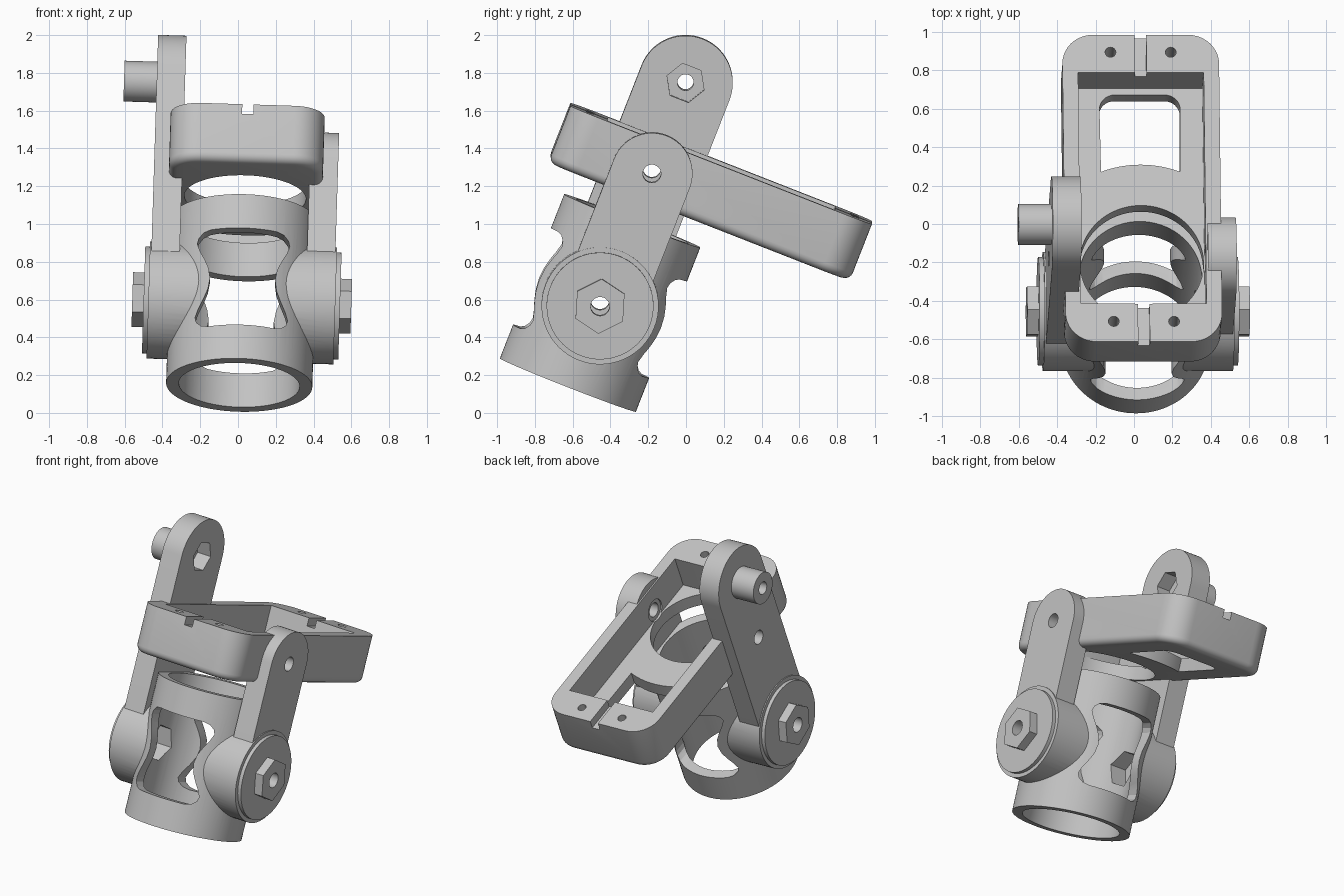
import bpy, bmesh, math
from mathutils import Matrix, Vector

if "Cube" in bpy.data.objects:
    bpy.data.objects.remove(bpy.data.objects["Cube"], do_unlink=True)

grey = bpy.data.materials.new("plain grey")
grey.use_nodes = True
grey.diffuse_color = (0.55, 0.55, 0.55, 1)
grey.node_tree.nodes["Principled BSDF"].inputs["Base Color"].default_value = grey.diffuse_color

# Whole assembly leans back and rolls slightly about the hub centre
POSE = (Matrix.Translation((0.02, -0.455, 0.582))
        @ Matrix.Rotation(math.radians(1.8), 4, 'Y')
        @ Matrix.Rotation(math.radians(-21.4), 4, 'X'))


def arc(cx, cy, r, start, end, n):
    """Points on an arc, angles in degrees, both ends included."""
    angles = [math.radians(start + (end - start) * i / n) for i in range(n + 1)]
    return [(cx + r * math.cos(a), cy + r * math.sin(a)) for a in angles]


def circle(cx, cy, r, n=64, turn=0):
    return arc(cx, cy, r, turn, turn + 360, n)[:-1]


def rounded(x, y0, y1, r):
    """Rectangle from -x to x and y0 to y1 with round corners."""
    pts = []
    for i, (cx, cy) in enumerate([(x - r, y1 - r), (r - x, y1 - r), (r - x, y0 + r), (x - r, y0 + r)]):
        pts += arc(cx, cy, r, 90 * i, 90 * i + 90, 10)
    return pts


def prism(name, pts, axis, lo, hi):
    """Extrude a flat profile along an axis."""
    place = {'x': lambda p, t: (t, p[0], p[1]),
             'y': lambda p, t: (p[0], t, p[1]),
             'z': lambda p, t: (p[0], p[1], t)}[axis]
    bm = bmesh.new()
    ends = [[bm.verts.new(place(p, t)) for p in pts] for t in (lo, hi)]
    for ring in ends:
        bm.faces.new(ring)
    for i in range(len(pts)):
        j = (i + 1) % len(pts)
        bm.faces.new((ends[0][i], ends[0][j], ends[1][j], ends[1][i]))
    bmesh.ops.recalc_face_normals(bm, faces=bm.faces)
    mesh = bpy.data.meshes.new(name)
    bm.to_mesh(mesh)
    bm.free()
    obj = bpy.data.objects.new(name, mesh)
    bpy.context.collection.objects.link(obj)
    mesh.materials.append(grey)
    return obj


def select(obj):
    bpy.ops.object.select_all(action='DESELECT')
    obj.select_set(True)
    bpy.context.view_layer.objects.active = obj


def combine(obj, others, operation):
    """Apply one boolean for each helper, then remove the helpers."""
    for other in others:
        select(obj)
        mod = obj.modifiers.new("boolean", 'BOOLEAN')
        mod.operation, mod.solver, mod.object = operation, 'EXACT', other
        bpy.ops.object.modifier_apply(modifier=mod.name)
        bpy.data.objects.remove(other, do_unlink=True)


def span(side, a, b):
    return min(side * a, side * b), max(side * a, side * b)


def finish(obj):
    obj.data.transform(POSE)
    select(obj)
    bpy.ops.object.shade_smooth_by_angle(angle=math.radians(30))


# Tube with a hub, a cap and a hex nut on both sides
body = prism("tube_body", circle(0, 0, 0.387, 96), 'z', -0.467, 0.467)
combine(body, [prism("hub", circle(0, 0, 0.31), 'x', *span(s, 0.15, 0.495)) for s in (-1, 1)], 'UNION')
combine(body, [prism("cap", circle(0, 0, 0.283), 'x', *span(s, 0.45, 0.52)) for s in (-1, 1)], 'UNION')
combine(body, [prism("nut", circle(0, 0, 0.145, 6, 48), 'x', *span(s, 0.45, 0.58)) for s in (-1, 1)], 'UNION')

# Bore, waisted window, bolt hole and inner hex pockets
quarter = [(0.175, -0.275), (0.212, -0.265), (0.237, -0.24), (0.245, -0.21), (0.23, -0.165),
           (0.205, -0.115), (0.182, -0.06), (0.172, 0)]
half = quarter + [(x, -z) for x, z in reversed(quarter[:-1])]
window = half + [(-x, z) for x, z in reversed(half)]
combine(body, [prism("bore", circle(0, 0, 0.32, 96), 'z', -1, 1),
               prism("window", window, 'y', -1, 1),
               prism("bolt_hole", circle(0, 0, 0.05, 32), 'x', -1, 1)]
        + [prism("pocket", circle(0, 0, 0.125, 6, 48), 'x', *span(s, 0.2, 0.42)) for s in (-1, 1)],
        'DIFFERENCE')
finish(body)

# Side arms: round-topped plates rising from the hubs
PIVOT = 0.752


def arm(name, side, width, top):
    outline = arc(0, top, width, 0, 180, 40) + [(-width, 0.17), (width, 0.17)]
    obj = prism(name, outline, 'x', *span(side, 0.337, 0.487))
    combine(obj, [prism("pivot_hole", circle(0, PIVOT, 0.048, 32), 'x', -1, 1)], 'DIFFERENCE')
    return obj


TOP = 1.24
finish(arm("left_short_arm", 1, 0.215, PIVOT))
tall = arm("right_tall_arm", -1, 0.25, TOP)
combine(tall, [prism("boss", circle(0, TOP, 0.108, 48), 'x', -0.66, -0.45)], 'UNION')
combine(tall, [prism("boss_hole", circle(0, TOP, 0.043, 32), 'x', -1, 0),
               prism("hex_pocket", circle(0, TOP, 0.105, 6), 'x', -0.44, -0.2)], 'DIFFERENCE')
finish(tall)

# Tray-like frame between the arms, rounded along its lower outer edge
LOW, HIGH, FLOOR = 0.6, 0.922, 0.69
frame = prism("frame", rounded(0.408, -0.53, 1.185, 0.16), 'z', LOW, HIGH)
bm = bmesh.new()
bm.from_mesh(frame.data)
rim = [e for e in bm.edges if all(v.co.z < LOW + 0.001 for v in e.verts)]
bmesh.ops.bevel(bm, geom=rim, offset=0.045, segments=5, profile=0.5, affect='EDGES')
bm.to_mesh(frame.data)
bm.free()

# Inner well, round clearance hole and rear opening with a curved front edge
well = [(-0.327, -0.317), (0.327, -0.317), (0.327, 0.975), (-0.327, 0.975)]
opening = (arc(0, 0, 0.55, 112, 68, 12)
           + arc(0.13, 0.86, 0.08, 0, 90, 8) + arc(-0.13, 0.86, 0.08, 90, 180, 8))
cuts = [prism("well", well, 'z', FLOOR, 2),
        prism("clearance", circle(0, 0, 0.322, 96), 'z', 0, 2),
        prism("opening", opening, 'z', 0, 2),
        prism("pivot_hole", circle(0, PIVOT, 0.075, 32), 'x', -1, 1)]
# Notches and screw holes in the two end blocks
for y0, y1, hole_y in ((-0.7, -0.25, -0.417), (0.9, 1.3, 1.088)):
    notch = [(-0.03, y0), (0.03, y0), (0.03, y1), (-0.03, y1)]
    cuts.append(prism("notch", notch, 'z', HIGH - 0.055, 2))
    for side in (-1, 1):
        cuts.append(prism("screw_hole", circle(side * 0.157, hole_y, 0.028, 24), 'z', HIGH - 0.2, 2))
combine(frame, cuts, 'DIFFERENCE')
finish(frame)
